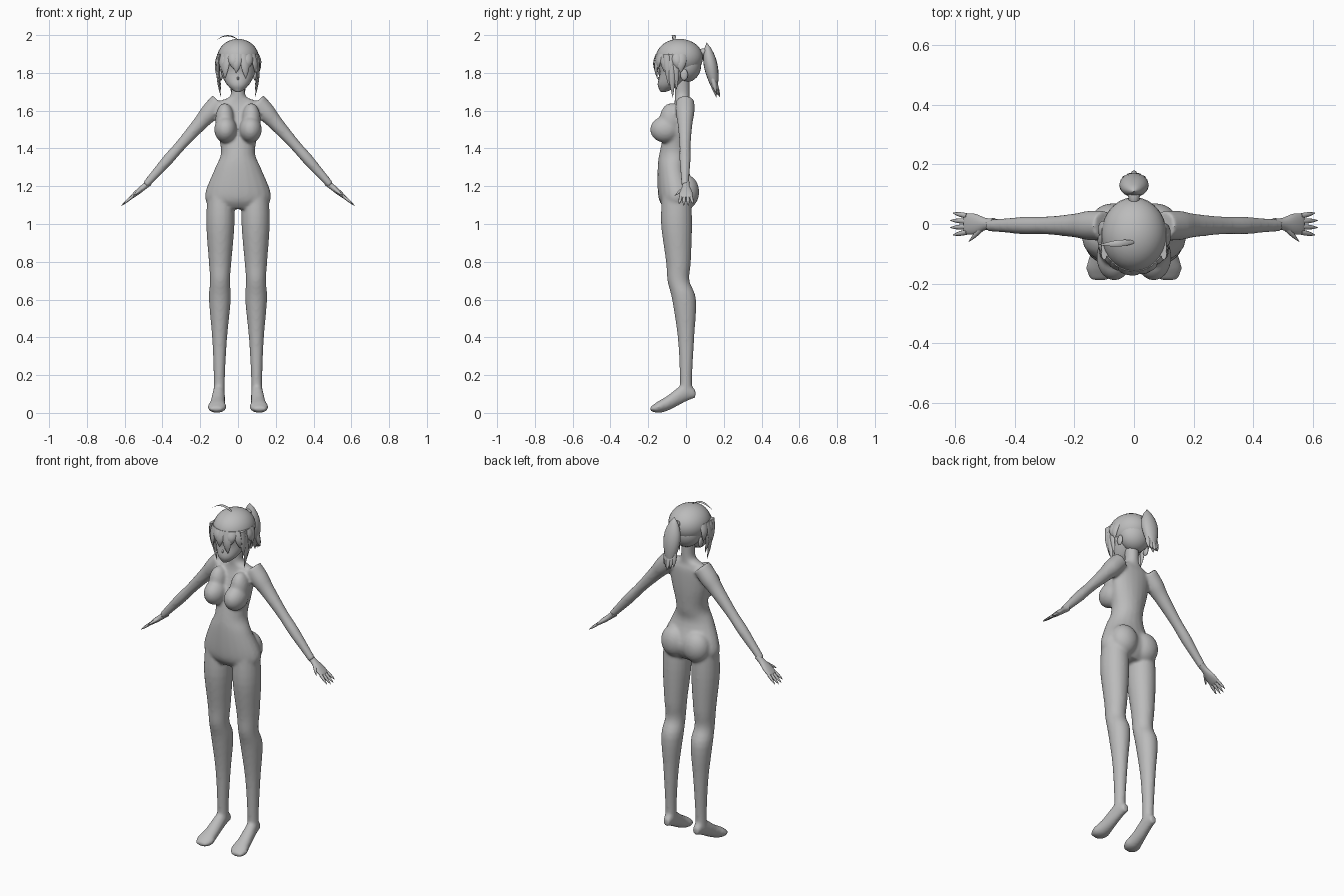
import bpy, bmesh, math
from mathutils import Vector, Matrix

if "Cube" in bpy.data.objects:
    bpy.data.objects.remove(bpy.data.objects["Cube"], do_unlink=True)

colour = (.5, .5, .5, 1)
grey = bpy.data.materials.new("plain grey")
grey.use_nodes = True
grey.diffuse_color = colour
grey.node_tree.nodes["Principled BSDF"].inputs["Base Color"].default_value = colour
across, back, up = Matrix.Identity(3)


def catmull_rom(before, start, end, after, t):
    return (start + (end - before) * t / 2
            + (before - start * 2.5 + end * 2 - after / 2) * t * t
            + (after - before + (start - end) * 3) * t ** 3 / 2)


def refine(rows, steps=4):
    """Smooth sections between the given ones."""
    last = len(rows) - 1
    result = []
    for i in range(last):
        near = (rows[max(i - 1, 0)], rows[i], rows[i + 1], rows[min(i + 2, last)])
        for step in range(steps):
            result.append([catmull_rom(*values, step / steps) for values in zip(*near)])
    return result + [rows[last]]


def loft(bm, sections, u=across, v=back, sides=20, side=1):
    """Skin ellipses given as centre x, y, z, radius along u, radius along v."""
    rings = []
    for x, y, z, width, depth in sections:
        ring = []
        for k in range(sides):
            angle = math.tau * k / sides
            point = Vector((x, y, z)) + u * width * math.cos(angle) + v * depth * math.sin(angle)
            point.x *= side
            ring.append(bm.verts.new(point))
        rings.append(ring)
    for ring, following in zip(rings, rings[1:]):
        for k in range(sides):
            n = (k + 1) % sides
            bm.faces.new((ring[k], ring[n], following[n], following[k]))
    bm.faces.new(rings[0])
    bm.faces.new(rings[-1])


def taper(t):
    return 1 - t ** 3


def leaf(t):
    return math.sin(math.pi * t ** .8)


def strand(bm, start, end, width, depth, shape, u=across, v=back, bend=(0, 0, 0), sides=8, side=1):
    """A bent spindle from start to end, thinning by the shape rule."""
    start, end, bend = Vector(start), Vector(end), Vector(bend)
    steps = 10
    sections = []
    for i in range(steps + 1):
        t = i / steps
        thin = max(shape(t), .02)
        centre = start.lerp(end, t) + bend * math.sin(math.pi * t)
        sections.append((*centre, width * thin, depth * thin))
    loft(bm, sections, u, v, sides, side)


def ball(bm, centre, radii):
    matrix = Matrix.Translation(centre) @ Matrix.Diagonal((*radii, 1))
    bmesh.ops.create_uvsphere(bm, u_segments=28, v_segments=16, radius=1, matrix=matrix)


def finish(bm, name):
    bmesh.ops.recalc_face_normals(bm, faces=bm.faces)
    mesh = bpy.data.meshes.new(name)
    bm.to_mesh(mesh)
    bm.free()
    mesh.materials.append(grey)
    part = bpy.data.objects.new(name, mesh)
    bpy.context.collection.objects.link(part)
    bpy.ops.object.select_all(action='DESELECT')
    part.select_set(True)
    bpy.context.view_layer.objects.active = part
    bpy.ops.object.shade_smooth_by_angle(angle=math.radians(60))
    return part


# Torso and neck: height, y, half width, half depth
torso = [(1.78, -.02, .04, .04), (1.68, -.02, .04, .04), (1.65, -.02, .1, .04), (1.61, -.02, .12, .05),
         (1.5, -.04, .11, .07), (1.38, -.06, .09, .08), (1.3, -.07, .12, .08),
         (1.18, -.05, .17, .1), (1.12, -.05, .17, .09), (1.08, -.05, .13, .06)]
# Leg: height, y, radius
leg = [(1.15, -.05, .07), (1, -.05, .075), (.8, -.04, .06), (.7, -.04, .053),
       (.6, -.01, .058), (.4, 0, .04), (.2, 0, .03), (.1, 0, .03)]
# Foot: y, height, half width, half thickness
foot = [(.05, .1, .02, .02), (0, .11, .03, .05), (-.1, .05, .04, .04), (-.15, .03, .05, .03), (-.19, .02, .03, .01)]
# Arm: distance out, radius, along one straight slope
arm = [(.1, .05), (.15, .05), (.2, .04), (.3, .03), (.37, .03), (.44, .024), (.49, .02)]
arm_normal = Vector((.7, 0, .7))

# Body: torso, legs, feet and arms fused into one skin
body = bmesh.new()
loft(body, refine([(0, y, z, w, d) for z, y, w, d in torso]))
for side in (1, -1):
    ball(body, (side * .066, -.11, 1.5), (.06, .08, .07))
    ball(body, (side * .07, -.08, 1.55), (.05, .06, .09))
    ball(body, (side * .07, 0, 1.17), (.08, .07, .09))
    loft(body, refine([(.1 - z / 150, y, z, r, r * 1.1) for z, y, r in leg]), side=side)
    loft(body, refine([(.1 - y / 13, y, z, w, h) for y, z, w, h in foot]), across, up, side=side)
    loft(body, refine([(x, -.005, 1.76 - x * 1.13, r, r) for x, r in arm]), back, arm_normal, side=side)
skin = finish(body, "body")
fuse = skin.modifiers.new("fuse", 'REMESH')
fuse.mode = 'VOXEL'
fuse.voxel_size = .008
fuse.use_smooth_shade = True
soften = skin.modifiers.new("soften", 'SMOOTH')
soften.factor = .5
soften.iterations = 8

# Hands: palm, four fanned fingers and a thumb
wrist, knuckles = Vector((.47, 0, 1.22)), Vector((.56, 0, 1.145))
reach = knuckles - wrist
for side, name in ((1, "left_hand"), (-1, "right_hand")):
    hand = bmesh.new()
    palm = [(0, .02, .018), (.3, .02, .016), (.7, .034, .014), (1, .035, .01), (1.1, .03, .006)]
    loft(hand, refine([(*(wrist + reach * t), w, h) for t, w, h in palm]), back, arm_normal, side=side)
    for spread in (-1, -.33, .33, 1):
        start = knuckles + back * spread * .027
        end = start + reach * (.7 - .15 * abs(spread)) + back * spread * .01
        strand(hand, start, end, .009, .008, taper, back, arm_normal, side=side)
    thumb = wrist + reach * .3
    strand(hand, thumb, thumb + reach * .65 - back * .06, .012, .01, taper, back, arm_normal, side=side)
    finish(hand, name)

# Face with small nose: height, y, half width, half depth
face = bmesh.new()
profile = [(1.7, -.12, .012, .014), (1.71, -.11, .03, .03), (1.74, -.09, .06, .06),
           (1.8, -.06, .09, .08), (1.86, -.06, .09, .09), (1.92, -.05, .08, .08)]
loft(face, refine([(0, y, z, w, d) for z, y, w, d in profile]))
ball(face, (0, -.14, 1.77), (.006, .01, .01))
finish(face, "face")

ears = bmesh.new()
for side in (1, -1):
    ball(ears, (side * .09, -.01, 1.79), (.01, .02, .03))
finish(ears, "ears")

# Hair: crown and nape
hair = bmesh.new()
ball(hair, (0, -.035, 1.88), (.11, .125, .1))
ball(hair, (0, 0, 1.84), (.09, .08, .09))
finish(hair, "hair_cap")

# Fringe: strands fanned around the brow with alternating lengths
fringe = bmesh.new()
count = 13
for i in range(count):
    angle = math.radians(200 * i / (count - 1) - 100)
    outward = Vector((math.sin(angle), -math.cos(angle), 0))
    tangent = up.cross(outward)
    brow = Vector((outward.x * .1, outward.y * .11 - .04, 1.9))
    drop = (.1, .13, .08)[i % 3]
    tip = brow + outward * .01 - up * drop + tangent * (.01 if i % 2 else -.01)
    strand(fringe, brow, tip, .026, .01, taper, tangent, outward, outward * .01)
finish(fringe, "fringe")

# Side locks: three points of differing length by each cheek
locks = bmesh.new()
for side in (1, -1):
    for i in range(3):
        root = Vector((.1, -.06 - i * .02, 1.9))
        tip = Vector((.09, root.y + .01, (1.71, 1.67, 1.73)[i]))
        strand(locks, root, tip, .01, .02, taper, bend=across * .01, side=side)
finish(locks, "side_locks")

# Ponytail with its tie and ragged ends
tail = bmesh.new()
ball(tail, (0, .1, 1.91), (.02, .04, .02))
strand(tail, (0, .11, 1.96), (0, .16, 1.67), .05, .037, leaf, sides=16)
for i in range(-2, 3):
    root = Vector((i * .01, .14, 1.78))
    tip = Vector((i * .016, .18 - abs(i) * .01, 1.67 + abs(i) * .01))
    strand(tail, root, tip, .018, .015, taper)
finish(tail, "ponytail")

# Stray curl on the crown
curl = bmesh.new()
strand(curl, (.01, -.06, 1.97), (-.12, -.07, 1.97), .011, .003, leaf, back, up, up * .027)
finish(curl, "crown_curl")
